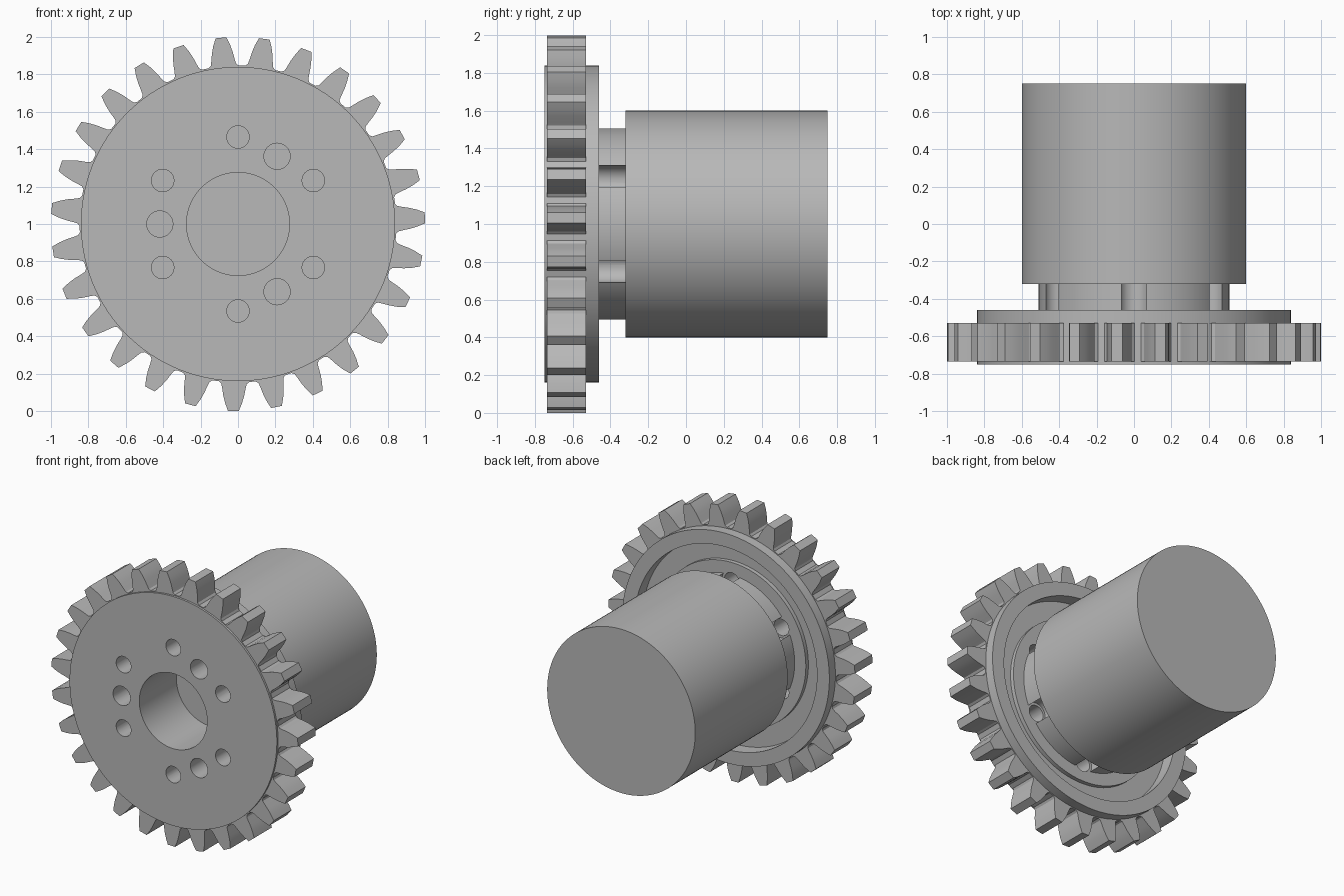
import bpy, bmesh, math
from math import cos, sin, pi, radians

if "Cube" in bpy.data.objects:
    bpy.data.objects.remove(bpy.data.objects["Cube"], do_unlink=True)

CENTRE_Z = 1.0
steel = bpy.data.materials.new("steel_grey")
steel.use_nodes = True
grey = (0.48, 0.48, 0.48, 1)
steel.diffuse_color = grey
steel.node_tree.nodes["Principled BSDF"].inputs["Base Color"].default_value = grey


def finish(name, bm):
    bmesh.ops.recalc_face_normals(bm, faces=bm.faces)
    mesh = bpy.data.meshes.new(name)
    bm.to_mesh(mesh)
    bm.free()
    mesh.materials.append(steel)
    ob = bpy.data.objects.new(name, mesh)
    ob.location.z = CENTRE_Z
    bpy.context.collection.objects.link(ob)
    return ob


def smooth(ob):
    bpy.ops.object.select_all(action='DESELECT')
    ob.select_set(True)
    bpy.context.view_layer.objects.active = ob
    bpy.ops.object.shade_smooth_by_angle(angle=radians(25))


def bridge(bm, loops):
    """Join a closed series of vertex rings with quads."""
    n = len(loops[0])
    for a, b in zip(loops, loops[1:] + loops[:1]):
        for i in range(n):
            j = (i + 1) % n
            bm.faces.new((a[i], a[j], b[j], b[i]))


def lathe(name, profile, segments=128):
    """Revolve a closed (radius, y) profile around the y axis."""
    bm = bmesh.new()
    angles = [2 * pi * i / segments for i in range(segments)]
    bridge(bm, [[bm.verts.new((r * cos(a), y, r * sin(a))) for a in angles]
                for r, y in profile])
    return finish(name, bm)


def add_rod(bm, radius, y0, y1, x=0, z=0, segments=32):
    """Add a capped cylinder lying along y."""
    rings = [[bm.verts.new((x + radius * cos(2 * pi * i / segments), y,
                            z + radius * sin(2 * pi * i / segments)))
              for i in range(segments)] for y in (y0, y1)]
    for i in range(segments):
        j = (i + 1) % segments
        bm.faces.new((rings[0][i], rings[0][j], rings[1][j], rings[1][i]))
    bm.faces.new(rings[0])
    bm.faces.new(rings[1])


# Flanged hub with a bore and a recessed back
hub = lathe("hub", [(0.275, -0.75), (0.84, -0.75), (0.84, -0.46), (0.74, -0.46),
                    (0.74, -0.56), (0.6, -0.56), (0.6, -0.53), (0.51, -0.53),
                    (0.51, -0.32), (0.275, -0.32)])

# Bolt holes, the outer six of which break out of the hub as grooves
bm_through, bm_groove = bmesh.new(), bmesh.new()
for k in range(3):
    mid = radians(60 + 120 * k)
    add_rod(bm_through, 0.07, -0.9, -0.2, 0.418 * cos(mid), 0.418 * sin(mid))
    for side in (-1, 1):
        a = mid + side * radians(30)
        x, z = 0.465 * cos(a), 0.465 * sin(a)
        add_rod(bm_through, 0.06, -0.9, -0.5, x, z)
        add_rod(bm_groove, 0.078, -0.53, -0.2, x, z)

for name, cutter_bm in (("groove_cutter", bm_groove), ("hole_cutter", bm_through)):
    cutter = finish(name, cutter_bm)
    mod = hub.modifiers.new(name, 'BOOLEAN')
    mod.operation = 'DIFFERENCE'
    mod.solver = 'EXACT'
    mod.object = cutter
    bpy.context.view_layer.objects.active = hub
    bpy.ops.object.select_all(action='DESELECT')
    hub.select_set(True)
    bpy.ops.object.modifier_apply(modifier=name)
    bpy.data.objects.remove(cutter, do_unlink=True)
smooth(hub)

# Toothed ring: half-tooth profile as (radius, half width), mirrored and repeated
TEETH = 27
half_tooth = [(0.847, 0.081), (0.858, 0.068), (0.88, 0.063), (0.92, 0.056),
              (0.96, 0.045), (1.0, 0.029)]
outline = []
for t in range(TEETH):
    mid = radians(1.9) + 2 * pi * t / TEETH
    outline += [(r, mid - w / r) for r, w in half_tooth]
    outline += [(r, mid + w / r) for r, w in reversed(half_tooth)]
bm = bmesh.new()
bridge(bm, [[bm.verts.new(((r if outer else 0.8) * cos(a), y,
                           (r if outer else 0.8) * sin(a))) for r, a in outline]
            for outer, y in ((0, -0.735), (1, -0.735), (1, -0.53), (0, -0.53))])
smooth(finish("toothed_ring", bm))

# Solid motor body behind the gear
bm = bmesh.new()
add_rod(bm, 0.6, -0.32, 0.75, segments=128)
smooth(finish("motor_body", bm))
